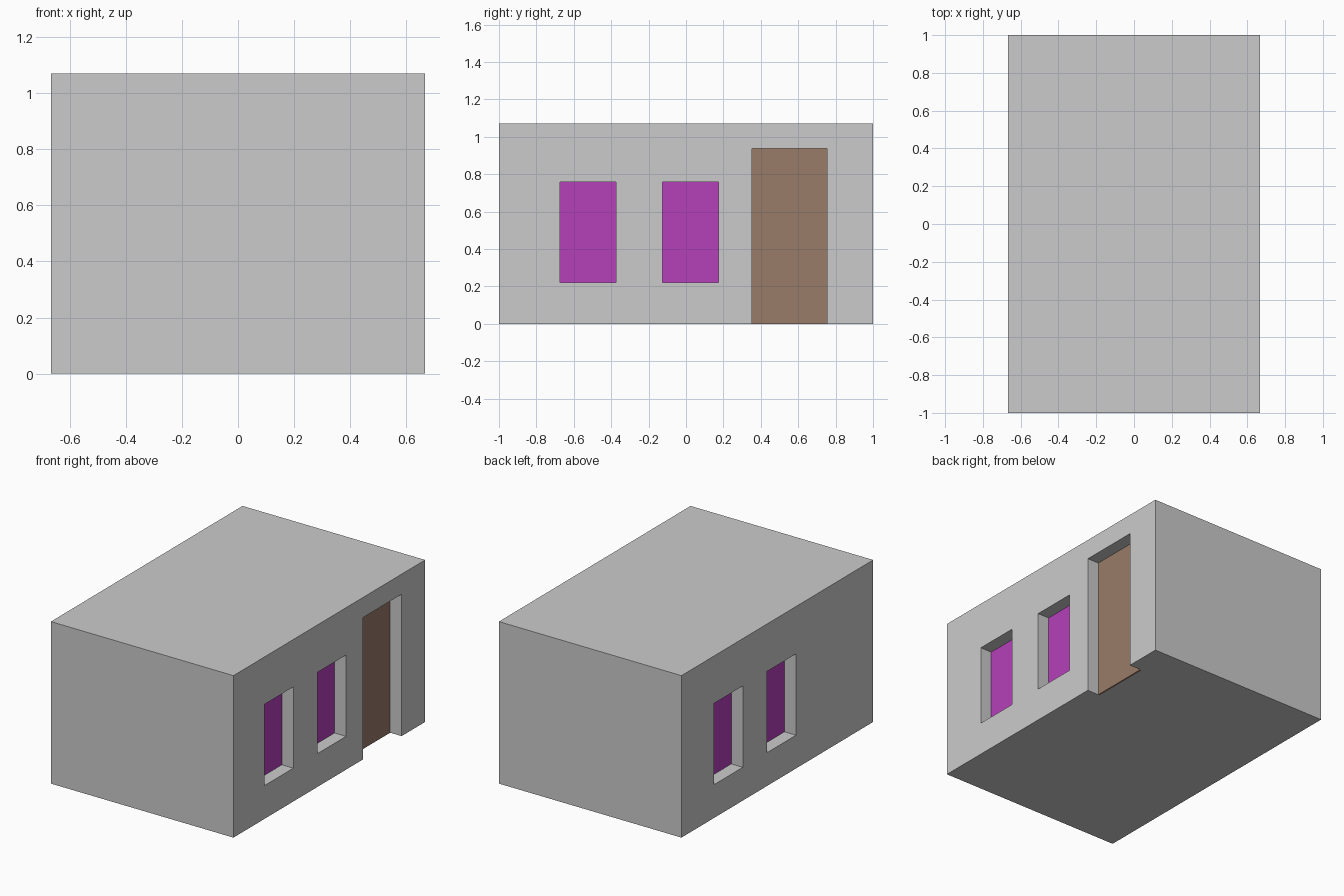
import bpy

if "Cube" in bpy.data.objects:
    bpy.data.objects.remove(bpy.data.objects["Cube"])

HX, HY, H = 0.667, 1.0, 1.07   # half width, half length, height
DEPTH, PANE = 0.084, 0.012     # visible recess depth, panel thickness


def box(name, lo, hi):
    bpy.ops.mesh.primitive_cube_add(size=1, location=[(a + b) / 2 for a, b in zip(lo, hi)])
    ob = bpy.context.object
    ob.name = name
    ob.scale = [b - a for a, b in zip(lo, hi)]
    bpy.ops.object.transform_apply(location=False, rotation=False, scale=True)
    return ob


def material(name, rgb):
    mat = bpy.data.materials.new(name)
    mat.diffuse_color = (*rgb, 1)
    mat.use_nodes = True
    mat.node_tree.nodes["Principled BSDF"].inputs["Base Color"].default_value = mat.diffuse_color
    return mat


def side_box(name, side, y, z, inner, outer):
    """Box on the +x or -x wall between two distances from the centre."""
    xs = sorted((side * inner, side * outer))
    return box(name, (xs[0], y[0], z[0]), (xs[1], y[1], z[1]))


glass = material("purple_glass", (0.46, 0.05, 0.49))
wood = material("brown_wood", (0.32, 0.20, 0.14))

# Solid building block
building = box("building", (-HX, -HY, 0), (HX, HY, H))

# Openings: name, wall side, y range, z range, material
WIN_Z = (0.22, 0.757)
openings = [
    ("right_window_front", 1, (-0.675, -0.375), WIN_Z, glass),
    ("right_window_middle", 1, (-0.125, 0.175), WIN_Z, glass),
    ("door", 1, (0.352, 0.755), (0, 0.937), wood),
    ("left_window_back", -1, (0.36, 0.66), WIN_Z, glass),
    ("left_window_middle", -1, (-0.195, 0.105), WIN_Z, glass),
]

for name, side, y, z, mat in openings:
    # Recess cut into the wall (the door cut runs out through the base)
    cut_z = (z[0] if z[0] > 0 else -0.1, z[1])
    cutter = side_box(name + "_cutter", side, y, cut_z, HX - DEPTH - PANE, HX + 0.1)
    mod = building.modifiers.new(name, "BOOLEAN")
    mod.operation = "DIFFERENCE"
    mod.solver = "EXACT"
    mod.object = cutter
    bpy.context.view_layer.objects.active = building
    bpy.ops.object.modifier_apply(modifier=mod.name)
    bpy.data.objects.remove(cutter)
    # Coloured panel at the back of the recess
    panel = side_box(name, side, y, z, HX - DEPTH - PANE, HX - DEPTH)
    panel.data.materials.append(mat)
